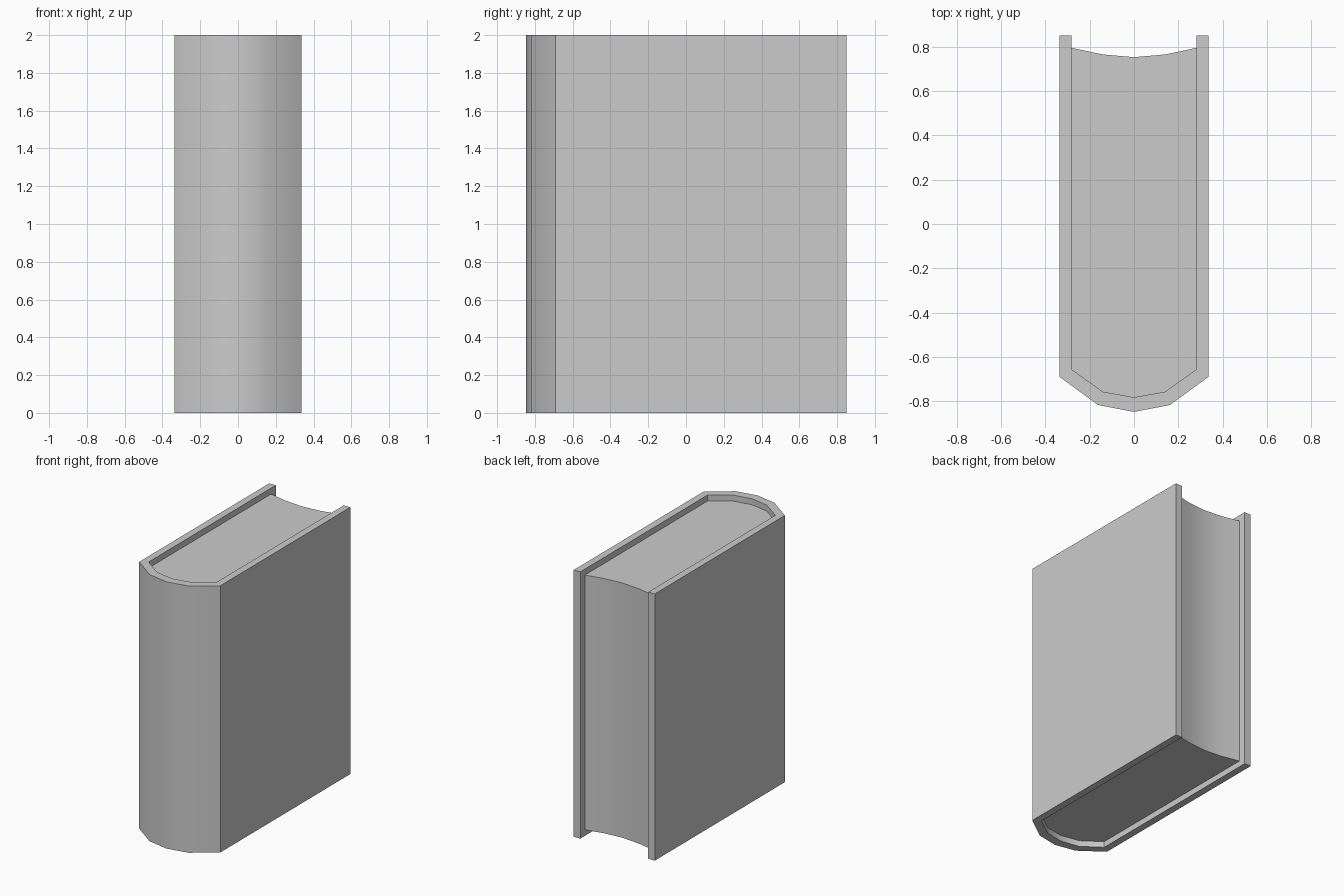
import bpy, bmesh, math

if "Cube" in bpy.data.objects:
    bpy.data.objects.remove(bpy.data.objects["Cube"])


def mirrored(half):
    """Complete a half outline (x >= 0, first and last may lie on x = 0)."""
    return half + [(-x, y) for x, y in reversed(half) if x > 0]


def extrude_profile(name, outline, z0, z1):
    bm = bmesh.new()
    face = bm.faces.new([bm.verts.new((x, y, z0)) for x, y in outline])
    ext = bmesh.ops.extrude_face_region(bm, geom=[face])
    top = [v for v in ext["geom"] if isinstance(v, bmesh.types.BMVert)]
    bmesh.ops.translate(bm, verts=top, vec=(0, 0, z1 - z0))
    bmesh.ops.recalc_face_normals(bm, faces=bm.faces)
    mesh = bpy.data.meshes.new(name)
    bm.to_mesh(mesh)
    bm.free()
    obj = bpy.data.objects.new(name, mesh)
    bpy.context.collection.objects.link(obj)
    bpy.ops.object.select_all(action='DESELECT')
    obj.select_set(True)
    bpy.context.view_layer.objects.active = obj
    bpy.ops.object.shade_smooth_by_angle(angle=math.radians(30))
    return obj


# cover: two boards and a rounded spine, one constant-thickness profile
outer = [(0, -0.848), (0.162, -0.817), (0.336, -0.69), (0.336, 0.85)]
inner = [(0.282, 0.85), (0.282, -0.656), (0.14, -0.757), (0, -0.782)]
right = outer + inner
left_outer = [(-x, y) for x, y in reversed(outer[1:])]
left_inner = [(-x, y) for x, y in reversed(inner[:-1])]
extrude_profile("cover", outer + inner + left_inner + left_outer, 0, 2)

# page block: rounded at the spine, hollow at the fore edge, recessed in height
pages = [(0, -0.782), (0.14, -0.757), (0.282, -0.656),
         (0.282, 0.795), (0.14, 0.765), (0, 0.753)]
extrude_profile("page_block", mirrored(pages), 0.045, 1.955)
